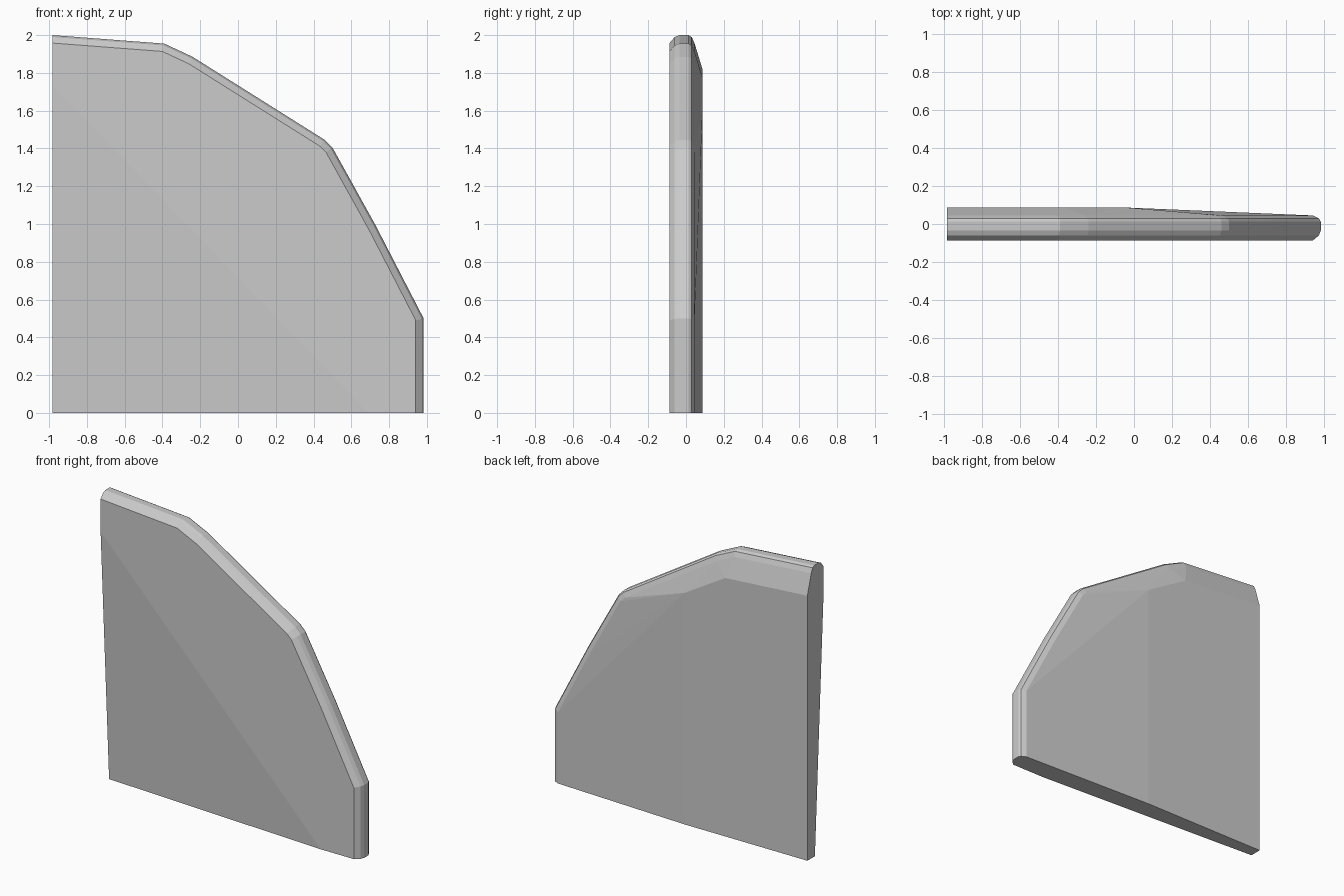
import bpy, bmesh
from mathutils import Vector

if "Cube" in bpy.data.objects:
    bpy.data.objects.remove(bpy.data.objects["Cube"])

# outer silhouette of the rounded edge (x, z), from top left to bottom right
outline = [Vector(p) for p in [(-.983, 2), (-.39, 1.955), (-.24, 1.885), (.46, 1.445),
                               (.5, 1.405), (.73, .99), (.983, .5), (.983, 0)]]
# edge rounding, front to back: (y, inset from silhouette)
rounding = [(-.087, .042), (-.06, .01), (-.035, 0), (.012, 0), (.03, .01), (.045, .042)]


def inward(i):
    """Mitred inward direction at an outline point."""
    if i == 0:
        return Vector((0, -1))
    if i == len(outline) - 1:
        return Vector((-1, 0))
    a = (outline[i] - outline[i - 1]).normalized()
    b = (outline[i + 1] - outline[i]).normalized()
    n1, n2 = Vector((a.y, -a.x)), Vector((b.y, -b.x))
    # the outline runs clockwise, so the right-hand normal points inward
    return (n1 + n2) / (1 + n1.dot(n2))


bm = bmesh.new()


def vert(x, y, z):
    return bm.verts.new((x, y, z))


# rounded rim
rings = []
for y, d in rounding:
    pts = [p + inward(i) * d for i, p in enumerate(outline)]
    rings.append([vert(p.x, y, p.y) for p in pts])
for r, s in zip(rings, rings[1:]):
    for i in range(len(outline) - 1):
        bm.faces.new((r[i], r[i + 1], s[i + 1], s[i]))

# front: flat area and a triangle that slopes back to the thin lower left corner
f_left, f_foot = vert(-.983, -.087, 1.735), vert(.69, -.087, 0)
f_corner = vert(-.983, .005, 0)
bm.faces.new(rings[0] + [f_foot, f_left])
bm.faces.new((f_left, f_foot, f_corner))

# back: flat area, sloped top band and tapered right side
b0, b1, b2 = vert(-.983, .087, 1.82), vert(-.36, .087, 1.775), vert(-.05, .087, 1.59)
b_foot, b_corner = vert(-.05, .087, 0), vert(-.983, .087, 0)
r = rings[-1]
for f in [(b0, b1, b2, b_foot, b_corner), (b0, r[0], r[1], b1), (b1, r[1], r[2]),
          (b1, r[2], b2), (b2, r[2], r[3]), (b2, r[3], r[4]), (b2, r[4], r[5]),
          (b2, r[5], r[6]), (b2, r[6], r[7], b_foot)]:
    bm.faces.new(f)

# flat left end and underside
bm.faces.new([q[0] for q in rings] + [b0, b_corner, f_corner, f_left])
bm.faces.new([q[-1] for q in rings] + [b_foot, b_corner, f_corner, f_foot])
bmesh.ops.recalc_face_normals(bm, faces=bm.faces)

mesh = bpy.data.meshes.new("curved_panel")
bm.to_mesh(mesh)
bm.free()
panel = bpy.data.objects.new("curved_panel", mesh)
bpy.context.collection.objects.link(panel)
